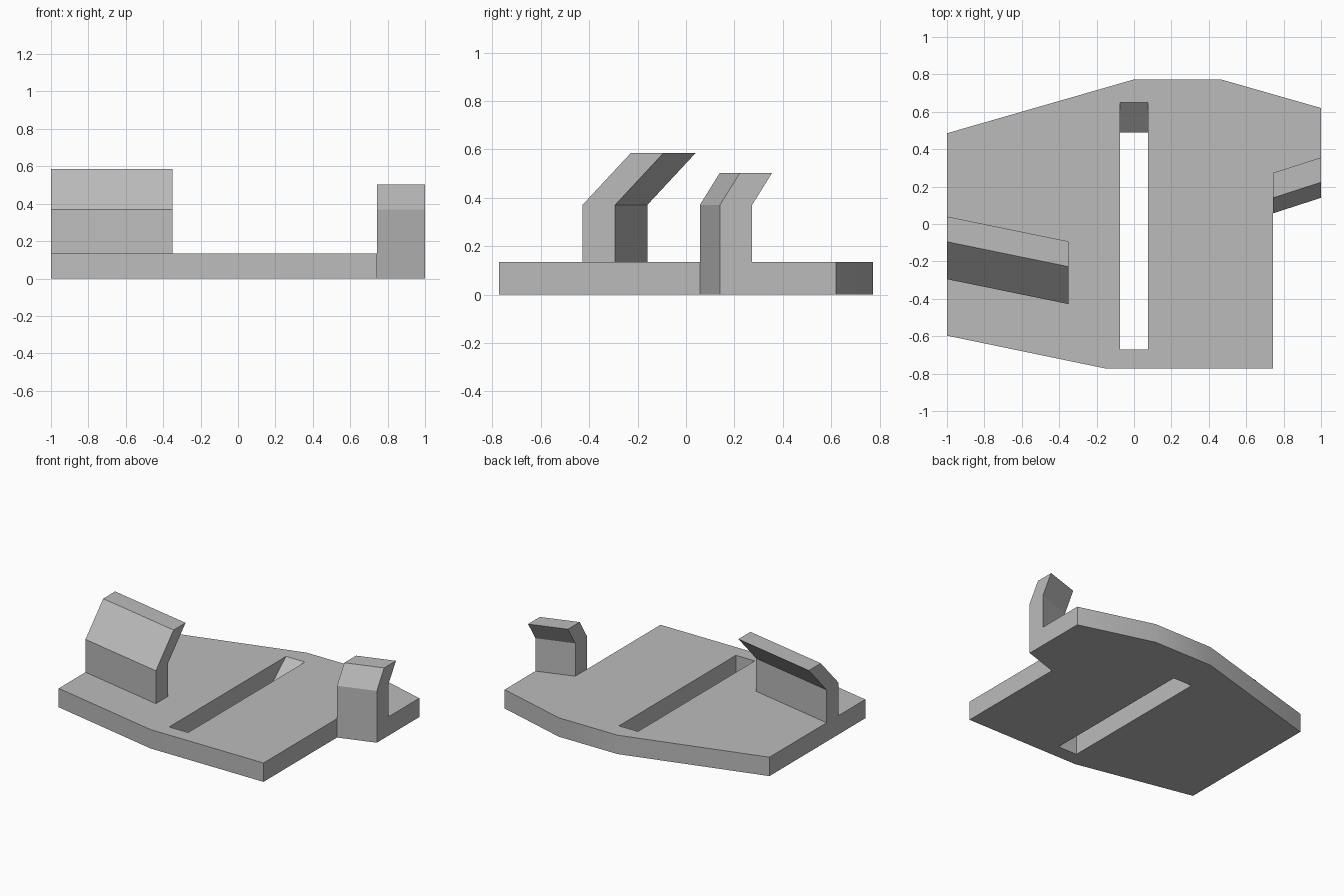
import bpy
import bmesh
from mathutils import Vector
from math import radians

if "Cube" in bpy.data.objects:
    bpy.data.objects.remove(bpy.data.objects["Cube"])

grey = bpy.data.materials.new("neutral grey")
grey.use_nodes = True
GREY = (0.5, 0.5, 0.5, 1)
grey.diffuse_color = GREY
grey.node_tree.nodes["Principled BSDF"].inputs["Base Color"].default_value = GREY

PLATE = 0.135   # plate thickness
BEND = 0.37     # height where both clips start to lean


def extrude_profile(name, points, shift):
    """Closed prism: a flat outline swept along a straight vector."""
    bm = bmesh.new()
    face = bm.faces.new([bm.verts.new(p) for p in points])
    swept = bmesh.ops.extrude_face_region(bm, geom=[face], use_keep_orig=True)
    new_verts = [g for g in swept["geom"] if isinstance(g, bmesh.types.BMVert)]
    bmesh.ops.translate(bm, verts=new_verts, vec=Vector(shift))
    bmesh.ops.recalc_face_normals(bm, faces=bm.faces[:])
    mesh = bpy.data.meshes.new(name)
    bm.to_mesh(mesh)
    bm.free()
    mesh.materials.append(grey)
    obj = bpy.data.objects.new(name, mesh)
    bpy.context.collection.objects.link(obj)
    return obj


def leaning_clip(name, x, y, depth, lean, base, top, shift):
    """Upright wall with a backward leaning lip, swept along its skewed width."""
    front = [(y, base), (y, BEND), (y + lean, top)]
    back = [(py + depth, pz) for py, pz in reversed(front)]
    return extrude_profile(name, [(x, py, pz) for py, pz in front + back], shift)


# Base plate, notched behind the small clip
outline = [(-1, 0.485), (0, 0.773), (0.465, 0.773), (1, 0.62), (1, 0.273),
           (0.743, 0.19), (0.743, -0.773), (-0.15, -0.773), (-1, -0.597)]
plate = extrude_profile("base_plate", [(x, y, 0) for x, y in outline], (0, 0, PLATE))

# Long slot with a sloped rear end
slot = [(-0.67, -0.05), (0.431, -0.05), (0.709, 0.185), (-0.67, 0.185)]
cutter = extrude_profile("slot_cutter", [(-0.075, y, z) for y, z in slot], (0.15, 0, 0))
cutter.hide_render = True
cut = plate.modifiers.new("slot", "BOOLEAN")
cut.operation = "DIFFERENCE"
cut.solver = "EXACT"
cut.object = cutter
bpy.context.view_layer.objects.active = plate
plate.select_set(True)
bpy.ops.object.modifier_apply(modifier=cut.name)
bpy.data.objects.remove(cutter)

# Shallow corners of the rim are smooth, everything else is sharp
bpy.ops.object.shade_smooth_by_angle(angle=radians(30))

# Clips
leaning_clip("large_clip", -1, -0.295, 0.135, 0.2, PLATE, 0.585, (0.65, -0.133, 0))
leaning_clip("small_clip", 0.743, 0.057, 0.133, 0.083, 0, 0.503, (0.257, 0.083, 0))
